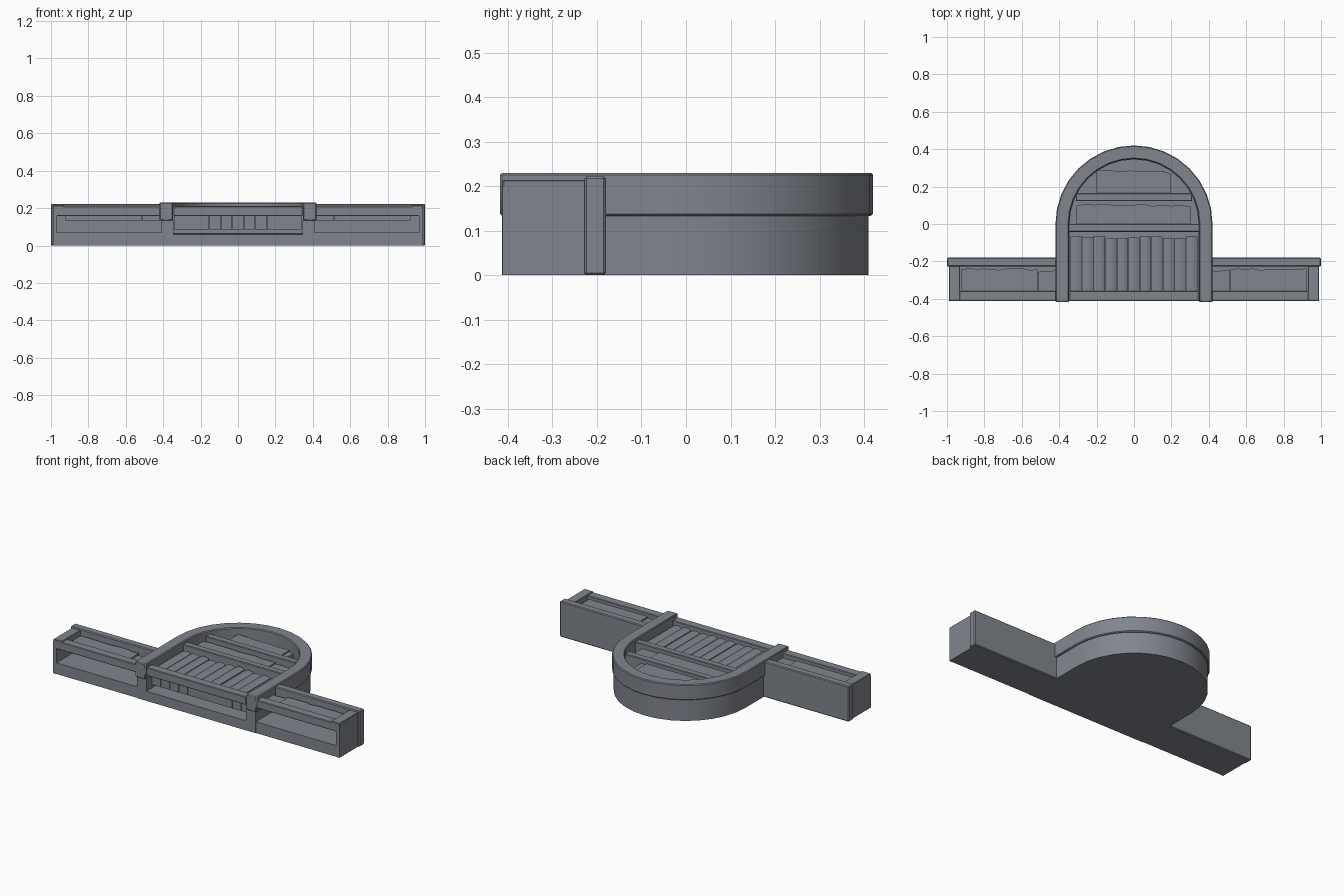
import bpy, bmesh, math, random

random.seed(4)
cube = bpy.data.objects.get("Cube")
if cube:
    bpy.data.objects.remove(cube, do_unlink=True)

# Single slate colour
slate = bpy.data.materials.new("slate_grey")
slate.use_nodes = True
colour = (0.22, 0.235, 0.27, 1)
slate.diffuse_color = colour
bsdf = next(n for n in slate.node_tree.nodes if n.type == 'BSDF_PRINCIPLED')
bsdf.inputs["Base Color"].default_value = colour


def finish(name, bm, bevel=0.0, smooth=False):
    bmesh.ops.recalc_face_normals(bm, faces=bm.faces)
    mesh = bpy.data.meshes.new(name)
    bm.to_mesh(mesh)
    bm.free()
    mesh.materials.append(slate)
    obj = bpy.data.objects.new(name, mesh)
    bpy.context.collection.objects.link(obj)
    if bevel:
        mod = obj.modifiers.new("edge", 'BEVEL')
        mod.width = bevel
        mod.segments = 1
        mod.limit_method = 'ANGLE'
        mod.angle_limit = math.radians(40)
    if smooth:
        bpy.ops.object.select_all(action='DESELECT')
        obj.select_set(True)
        bpy.context.view_layer.objects.active = obj
        bpy.ops.object.shade_smooth_by_angle(angle=math.radians(30))
    return obj


def box(name, x, y, z, bevel=0.0):
    """Box given (low, high) along each axis."""
    bm = bmesh.new()
    for v in bmesh.ops.create_cube(bm, size=1)["verts"]:
        for i, (lo, hi) in enumerate((x, y, z)):
            v.co[i] = hi if v.co[i] > 0 else lo
    return finish(name, bm, bevel)


def prism(name, outline, z0, z1, bevel=0.0):
    """Extrude a flat outline upward."""
    bm = bmesh.new()
    face = bm.faces.new([bm.verts.new((x, y, z0)) for x, y in outline])
    for v in bmesh.ops.extrude_face_region(bm, geom=[face])["geom"]:
        if isinstance(v, bmesh.types.BMVert):
            v.co.z = z1
    return finish(name, bm, bevel, smooth=True)


def arch(radius, front, steps=16):
    curve = [(radius * math.cos(math.pi * i / steps),
              radius * math.sin(math.pi * i / steps)) for i in range(steps + 1)]
    return [(radius, front)] + curve + [(-radius, front)]


def books(name, x0, x1, count, y0, y1, z0, z1, vary):
    """Row of separate books with rounded spines facing up and uneven heights."""
    bm = bmesh.new()
    step = (x1 - x0) / count
    bulge = 0.01
    for i in range(count):
        a, b = x0 + i * step + 0.001, x0 + (i + 1) * step - 0.001
        end = y1 - random.uniform(0, vary)
        lift = z1 - random.uniform(0, 0.006)
        section = [(a, z0), (b, z0)]
        for k in range(5):
            t = k / 4
            section.append((b + (a - b) * t, lift - bulge + bulge * math.sin(math.pi * t)))
        rings = [[bm.verts.new((x, y, z)) for x, z in section] for y in (y0, end)]
        bm.faces.new(rings[0])
        bm.faces.new(rings[1][::-1])
        for k in range(len(section)):
            n = (k + 1) % len(section)
            bm.faces.new((rings[0][k], rings[0][n], rings[1][n], rings[1][k]))
    return finish(name, bm, smooth=True)


def book_block(name, x0, x1, y0, y1, z0, z1, count=10):
    """Tightly packed run of books with one flat front and a wavy head."""
    head = [(x1 + (x0 - x1) * i / count, y1 - random.uniform(0, 0.012))
            for i in range(count + 1)]
    return prism(name, [(x0, y0), (x1, y0)] + head, z0, z1)


# Arched centre cabinet: back panel, inner wall and raised rim
FRONT, INNER = -0.413, 0.345
prism("arch_back_panel", arch(0.41, FRONT), 0, 0.06)
prism("arch_wall", arch(0.41, FRONT) + arch(INNER, FRONT)[::-1], 0.06, 0.135)
prism("arch_rim", arch(0.42, FRONT - 0.005) + arch(INNER + 0.003, FRONT - 0.005)[::-1],
      0.133, 0.23, 0.005)

# Shelves across the arch
box("bottom_lip", (-INNER, INNER), (-0.413, -0.358), (0.158, 0.208), 0.003)
for name, y0, y1 in (("middle_shelf", -0.042, 0), ("upper_shelf", 0.122, 0.165)):
    half = math.sqrt(INNER ** 2 - max(y1, 0) ** 2) + 0.008
    box(name, (-half, half), (y0, y1), (0.06, 0.21), 0.004)

# Books in the arch
books("large_books", -0.34, 0.34, 11, -0.365, -0.062, 0.085, 0.19, 0.018)
book_block("middle_books", -0.31, 0.19, 0, 0.108, 0.06, 0.187)
book_block("middle_end_books", 0.19, 0.305, 0, 0.105, 0.06, 0.18, 3)
book_block("upper_books", -0.2, 0.16, 0.165, 0.29, 0.06, 0.187, 8)
book_block("upper_end_book", 0.16, 0.195, 0.165, 0.28, 0.06, 0.18, 1)

# Low side cabinets, one on each side, open beneath the front lip
for side, s in (("left", 1), ("right", -1)):
    def span(a, b):
        return tuple(sorted((s * a, s * b)))

    box(side + "_back_panel", span(0.4, 0.985), (-0.41, -0.2), (0, 0.07))
    box(side + "_end_panel", span(0.968, 0.99), (-0.412, -0.22), (0, 0.2))
    box(side + "_end_cap", span(0.93, 0.99), (-0.412, -0.22), (0.158, 0.214), 0.003)
    box(side + "_top_board", span(0.4, 1.0), (-0.228, -0.18), (0, 0.222), 0.005)
    box(side + "_front_lip", span(0.4, 0.94), (-0.412, -0.357), (0.158, 0.208), 0.003)
    book_block(side + "_books", *span(0.515, 0.922), -0.36, -0.236, 0.133, 0.187)
    book_block(side + "_inner_books", *span(0.41, 0.512), -0.36, -0.244, 0.133, 0.18, 3)
